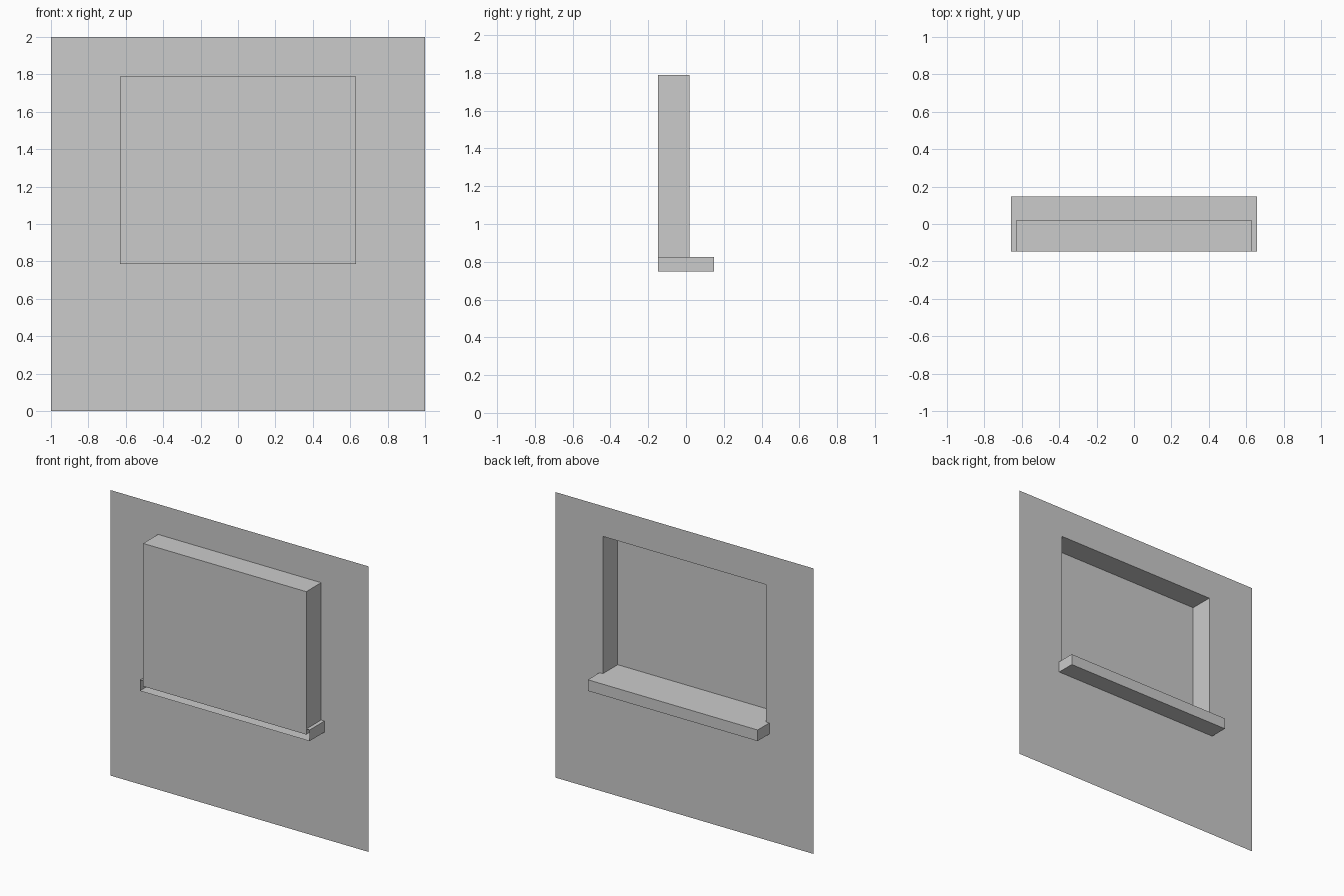
import bpy, bmesh

if "Cube" in bpy.data.objects:
    bpy.data.objects.remove(bpy.data.objects["Cube"])

WALL_Y, PANE_Y = 0.018, -0.147


def make_object(name, bm):
    mesh = bpy.data.meshes.new(name)
    bm.to_mesh(mesh)
    bm.free()
    obj = bpy.data.objects.new(name, mesh)
    bpy.context.collection.objects.link(obj)
    return obj


def rectangle(bm, half_width, y, z0, z1):
    # Ordered so that the face looks towards +y
    corners = [(half_width, z0), (-half_width, z0), (-half_width, z1), (half_width, z1)]
    return [bm.verts.new((x, y, z)) for x, z in corners]


def bridge(bm, outer, inner):
    for i in range(4):
        j = (i + 1) % 4
        bm.faces.new((outer[i], outer[j], inner[j], inner[i]))


# Thin wall sheet with a recessed window: outer edge, opening, back pane
bm = bmesh.new()
edge = rectangle(bm, 1.0, WALL_Y, 0.0, 2.0)
opening = rectangle(bm, 0.632, WALL_Y, 0.787, 1.788)
pane = rectangle(bm, 0.632, PANE_Y, 0.787, 1.788)
bridge(bm, edge, opening)
bridge(bm, opening, pane)
bm.faces.new(pane)
make_object("wall_with_window_recess", bm)

# Window sill: a box left open on its hidden -y side
bm = bmesh.new()
sill_back = rectangle(bm, 0.658, PANE_Y, 0.748, 0.826)
sill_front = rectangle(bm, 0.658, 0.147, 0.748, 0.826)
bridge(bm, sill_back, sill_front)
bm.faces.new(sill_front)
make_object("window_sill", bm)
